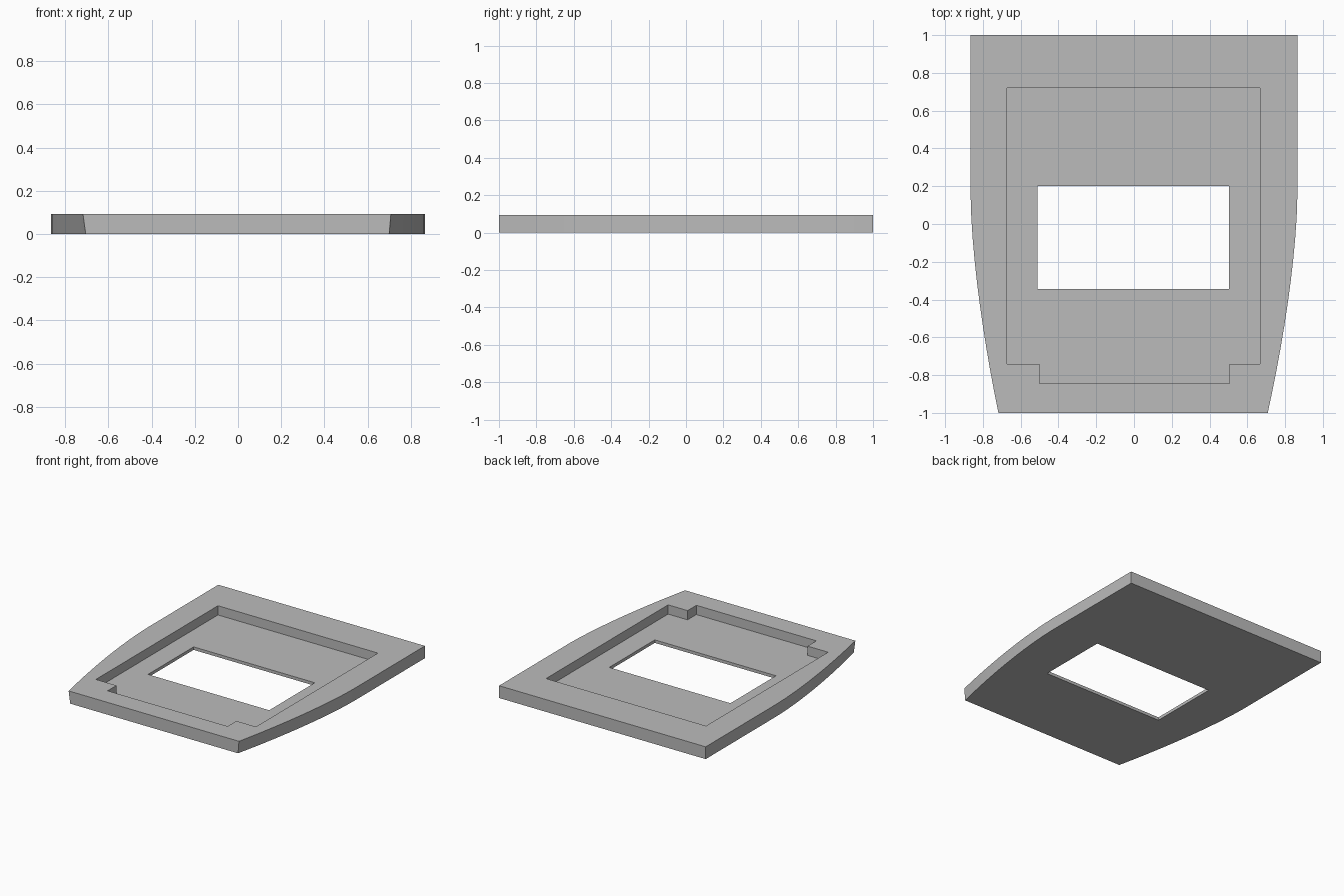
import bpy
import bmesh

cube = bpy.data.objects.get("Cube")
if cube:
    bpy.data.objects.remove(cube, do_unlink=True)

HEIGHT, FLOOR = 0.093, 0.023
HALF_WIDTH, BEND_Y, SEGMENTS = 0.865, 0.15, 10


def outline(left_drop, right_drop):
    """Plate outline: straight rear sides, bowed sides narrowing to the front."""
    def side(sign, drop):
        points = [(sign * HALF_WIDTH, 1)]
        for i in range(SEGMENTS + 1):
            t = i / SEGMENTS
            points.append((sign * (HALF_WIDTH - drop * t ** 1.6),
                           BEND_Y - (1 + BEND_Y) * t))
        return points
    return side(-1, right_drop) + side(1, left_drop)[::-1]


# Recess with a narrower step at the front, and the window through its floor
recess = [(-0.672, 0.72), (-0.672, -0.74), (-0.5, -0.74), (-0.5, -0.845),
          (0.505, -0.845), (0.505, -0.74), (0.668, -0.74), (0.668, 0.72)]
window = [(-0.512, 0.2), (-0.512, -0.345), (0.503, -0.345), (0.503, 0.2)]

bm = bmesh.new()


def ring(points, z):
    return [bm.verts.new((x, y, z)) for x, y in points]


def wall(lower, upper):
    for i in range(len(lower)):
        j = (i + 1) % len(lower)
        bm.faces.new((lower[i], lower[j], upper[j], upper[i]))


def fill(outer, inner):
    """Flat face between two rings, leaving the inner one open."""
    edges = []
    for loop in (outer, inner):
        for a, b in zip(loop, loop[1:] + loop[:1]):
            edges.append(bm.edges.get((a, b)) or bm.edges.new((a, b)))
    bmesh.ops.triangle_fill(bm, edges=edges, use_beauty=True)


outer_low = ring(outline(0.165, 0.16), 0)
outer_top = ring(outline(0.157, 0.147), HEIGHT)
recess_low, recess_top = ring(recess, FLOOR), ring(recess, HEIGHT)
window_low, window_top = ring(window, 0), ring(window, FLOOR)

wall(outer_low, outer_top)
wall(recess_low, recess_top)
wall(window_low, window_top)
fill(outer_top, recess_top)
fill(recess_low, window_top)
fill(outer_low, window_low)
bmesh.ops.recalc_face_normals(bm, faces=bm.faces[:])
bmesh.ops.dissolve_limit(bm, angle_limit=0.001, verts=bm.verts[:], edges=bm.edges[:])

mesh = bpy.data.meshes.new("bezel_plate")
bm.to_mesh(mesh)
bm.free()
plate = bpy.data.objects.new("bezel_plate", mesh)
bpy.context.collection.objects.link(plate)

# Single grey material
grey = bpy.data.materials.new("plain grey")
grey.use_nodes = True
colour = (0.5, 0.5, 0.5, 1)
grey.diffuse_color = colour
grey.node_tree.nodes["Principled BSDF"].inputs["Base Color"].default_value = colour
mesh.materials.append(grey)

# Smooth the bowed sides, keep the corners sharp
bpy.ops.object.select_all(action="DESELECT")
plate.select_set(True)
bpy.context.view_layer.objects.active = plate
bpy.ops.object.shade_smooth_by_angle(angle=0.5)
